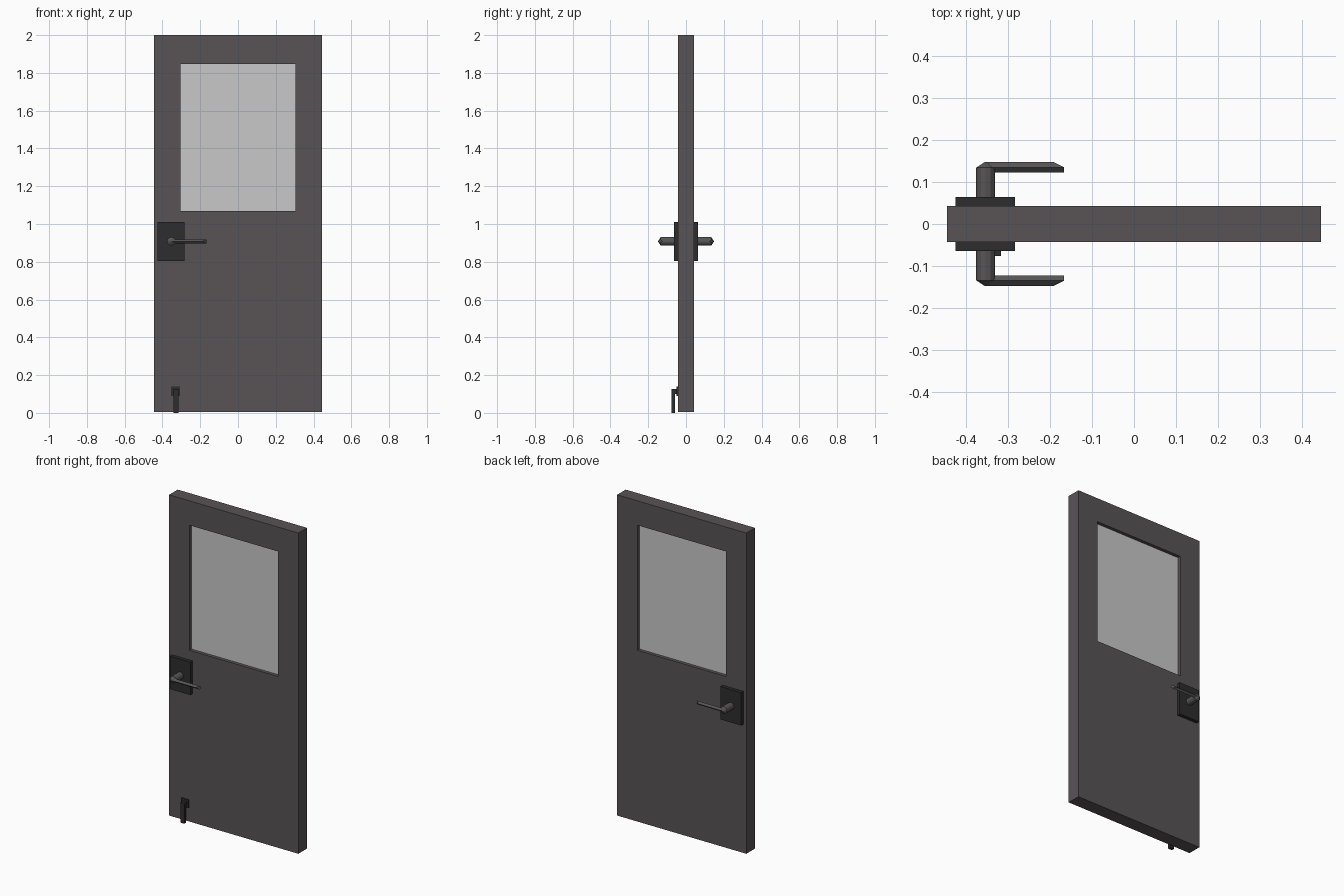
import bpy, bmesh, math
from mathutils import Matrix, Vector

old = bpy.data.objects.get("Cube")
if old:
    bpy.data.objects.remove(old, do_unlink=True)


def material(name, rgb):
    m = bpy.data.materials.new(name)
    m.use_nodes = True
    m.diffuse_color = (*rgb, 1)
    m.node_tree.nodes["Principled BSDF"].inputs["Base Color"].default_value = (*rgb, 1)
    return m


PAINT = material("grey_brown_paint", (0.098, 0.087, 0.094))
GLASS = material("pale_glass", (0.58, 0.58, 0.58))
BLACK = material("black_metal", (0.026, 0.026, 0.026))
STEEL = material("dark_steel", (0.095, 0.090, 0.093))


def finish(name, bm, mat):
    bmesh.ops.recalc_face_normals(bm, faces=bm.faces)
    me = bpy.data.meshes.new(name)
    bm.to_mesh(me)
    bm.free()
    me.materials.append(mat)
    ob = bpy.data.objects.new(name, me)
    bpy.context.collection.objects.link(ob)
    return ob


def box(name, x, y, z, mat):
    bm = bmesh.new()
    size = [r[1] - r[0] for r in (x, y, z)]
    mid = [(r[0] + r[1]) / 2 for r in (x, y, z)]
    bmesh.ops.create_cube(bm, size=1, matrix=Matrix.Translation(mid) @ Matrix.Diagonal((*size, 1)))
    return finish(name, bm, mat)


def loft(name, rings, mat):
    """Join equal-sized rings of points into a capped solid."""
    bm = bmesh.new()
    rows = [[bm.verts.new(p) for p in ring] for ring in rings]
    n = len(rows[0])
    for a, b in zip(rows, rows[1:]):
        for i in range(n):
            j = (i + 1) % n
            bm.faces.new((a[i], a[j], b[j], b[i]))
    bm.faces.new(rows[0])
    bm.faces.new(rows[-1])
    return finish(name, bm, mat)


# Door leaf: a rectangular ring around the window opening
HALF = 0.0425


def rect(x, z0, z1, y):
    return [(-x, y, z0), (x, y, z0), (x, y, z1), (-x, y, z1)]


bm = bmesh.new()
loops = [[bm.verts.new(p) for p in rect(x, z0, z1, y)]
         for x, z0, z1, y in ((0.445, 0.004, 2, -HALF), (0.445, 0.004, 2, HALF),
                              (0.305, 1.07, 1.848, HALF), (0.305, 1.07, 1.848, -HALF))]
for a, b in zip(loops, loops[1:] + loops[:1]):
    for i in range(4):
        j = (i + 1) % 4
        bm.faces.new((a[i], a[j], b[j], b[i]))
finish("door_leaf", bm, PAINT)

# Window pane, recessed on both sides
box("window_pane", (-0.305, 0.305), (-0.022, 0.022), (1.07, 1.848), GLASS)

# Handle set, once on each side of the door
HX, HZ = -0.353, 0.908
for side, s in (("front", -1), ("back", 1)):
    box(side + "_handle_plate", (-0.425, -0.283), sorted((s * 0.04, s * 0.064)), (0.805, 1.01), BLACK)

    # Round spindle with a tapered end
    rings = []
    for y, r in ((0.06, 0.0225), (0.134, 0.0225), (0.147, 0.003)):
        rings.append([(HX + r * math.cos(a), s * y, HZ + r * math.sin(a))
                      for a in (k * math.tau / 12 for k in range(12))])
    loft(side + "_handle_spindle", rings, STEEL)

    # Lever bar with a diamond section and a chamfered tip
    rings = [[(x_out, s * 0.147, HZ), (x_in, s * 0.135, HZ + 0.011),
              (x_in, s * 0.123, HZ), (x_in, s * 0.135, HZ - 0.011)]
             for x_out, x_in in ((HX, HX), (-0.19, -0.167))]
    loft(side + "_handle_lever", rings, STEEL)

# Floor bolt: plate, bracket and drop rod
box("bolt_plate", (-0.356, -0.306), (-0.050, -0.04), (0.09, 0.14), BLACK)
box("bolt_bracket", (-0.342, -0.316), (-0.060, -0.045), (0.10, 0.127), BLACK)
box("bolt_rod", (-0.342, -0.316), (-0.076, -0.058), (0, 0.127), BLACK)
